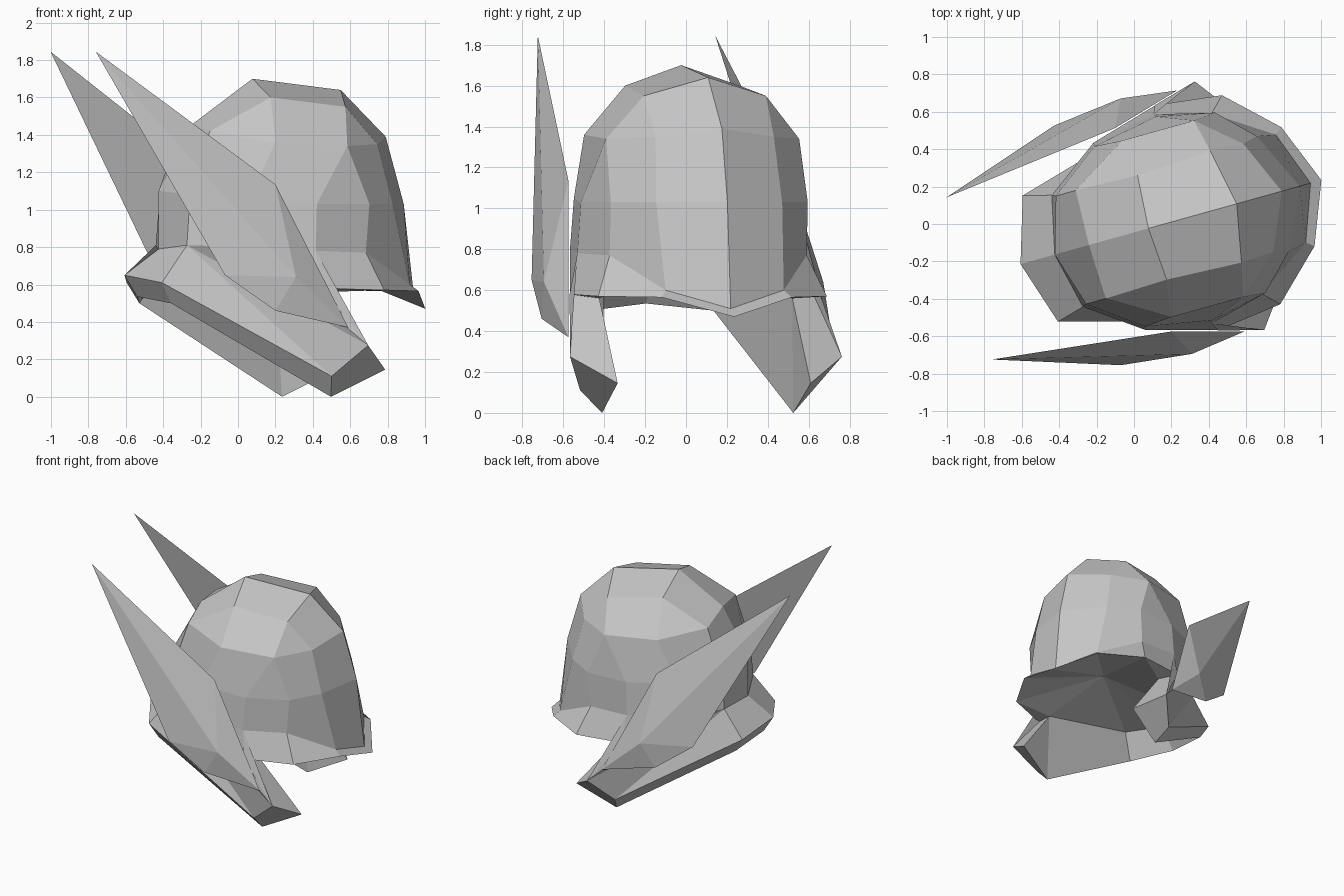
import bpy
import bmesh
import math

default_cube = bpy.data.objects.get("Cube")
if default_cube:
    bpy.data.objects.remove(default_cube, do_unlink=True)

# One plain grey for the whole helmet
steel = bpy.data.materials.new("steel_grey")
steel.use_nodes = True
grey = (0.57, 0.57, 0.57, 1)
steel.diffuse_color = grey
steel.node_tree.nodes["Principled BSDF"].inputs["Base Color"].default_value = grey


def bridge(first, second, steps):
    """Join two rows: q steps along both, a along the first, b along the second."""
    faces, i, j = [], 0, 0
    for step in steps:
        ni = i + (step in "qa")
        nj = j + (step in "qb")
        face = [first[i], second[j]]
        if nj != j:
            face.append(second[nj])
        if ni != i:
            face.append(first[ni])
        faces.append(face)
        i, j = ni, nj
    return faces


def fan(centre, row):
    return [[centre, p, q] for p, q in zip(row, row[1:])]


def build(name, faces):
    """Left half from faces of points, mirrored over the centre plane, flat shaded."""
    bm = bmesh.new()
    made = {}
    for face in faces:
        for point in face:
            if point not in made:
                made[point] = bm.verts.new(point)
        bm.faces.new([made[point] for point in face])
    whole = bm.verts[:] + bm.edges[:] + bm.faces[:]
    bmesh.ops.mirror(bm, geom=whole, axis='Y', merge_dist=0.001)
    bmesh.ops.remove_doubles(bm, verts=bm.verts[:], dist=0.001)
    bmesh.ops.recalc_face_normals(bm, faces=bm.faces[:])
    mesh = bpy.data.meshes.new(name)
    bm.to_mesh(mesh)
    bm.free()
    mesh.materials.append(steel)
    obj = bpy.data.objects.new(name, mesh)
    # The helmet looks along its own x axis and is turned slightly
    obj.rotation_euler.z = math.radians(15.6)
    obj.location.y = -0.045
    bpy.context.collection.objects.link(obj)
    return obj


# Dome rows, each from front centre to back centre
crown = [(.57, 0, 1.64), (.51, .31, 1.55), (.1, .29, 1.6), (.08, 0, 1.7)]
shoulder = [(.82, 0, 1.39), (.69, .3, 1.35), (.47, .49, 1.34),
            (.07, .49, 1.36), (-.24, .3, 1.42), (-.25, 0, 1.46)]
girth = [(.92, 0, 1.03), (.77, .32, 1.03), (.59, .5, 1.03), (.28, .565, 1.03),
         (-.08, .5, 1.05), (-.35, .3, 1.08), (-.44, 0, 1.1)]
hem = [(.98, 0, .51), (.87, .3, .6), (.57, .5, .77), (.27, .58, .78),
       (-.08, .52, .8), (-.37, .31, .81), (-.44, 0, .79)]

dome = [crown]
dome += bridge(crown, shoulder, "qbqbq")
dome += bridge(shoulder, girth, "qqbqqq")
dome += bridge(girth, hem, "qqqqqq")
build("dome", dome)

# Brim, cheek guards and neck guard
brim = [(1.04, 0, .47), (.91, .33, .565), (.65, .58, .57), (.29, .625, .58)]
cheek_front = (.53, .69, .275)
cheek_inner = (.68, .49, .145)
cheek_bottom = (.38, .485, 0)
cheek_outer = (.355, .59, .11)
cheek_top = (.345, .49, .56)
neck = [(-.52, .35, .61), (-.63, 0, .65)]
lip = [(-.46, .315, .5), (-.56, 0, .535)]
lining = [(-.34, .275, .68), (-.43, 0, .68)]

edge = brim + [cheek_front, cheek_outer] + neck
guard = bridge(hem, edge, "qqqbaabbq")
guard += bridge([cheek_outer] + neck, [cheek_bottom] + lip, "qq")
guard += bridge([cheek_bottom] + lip, [cheek_top] + lining, "qq")
guard.append([cheek_front, cheek_inner, cheek_bottom, cheek_outer])
guard.append([cheek_front, cheek_inner, cheek_top, brim[3]])
guard.append([cheek_inner, cheek_bottom, cheek_top])
guard.append([brim[2], brim[3], cheek_top])
guard += fan((.35, 0, .74), brim[:3] + [cheek_top] + lining)
build("brim_and_guards", guard)

# Swept wings: a raised outer face over a flatter inner face
tip = (-.915, .45, 1.845)
shoulder_point = (.05, .564, 1.135)
root = (.426, .669, .37)
lower = (.015, .69, .46)
heel = (-.258, .665, .65)
peak = (.124, .709, .64)

wing = fan(peak, [tip, shoulder_point, root, lower, heel, tip])
wing += fan(shoulder_point, [tip, heel, lower, root])
build("wings", wing)
